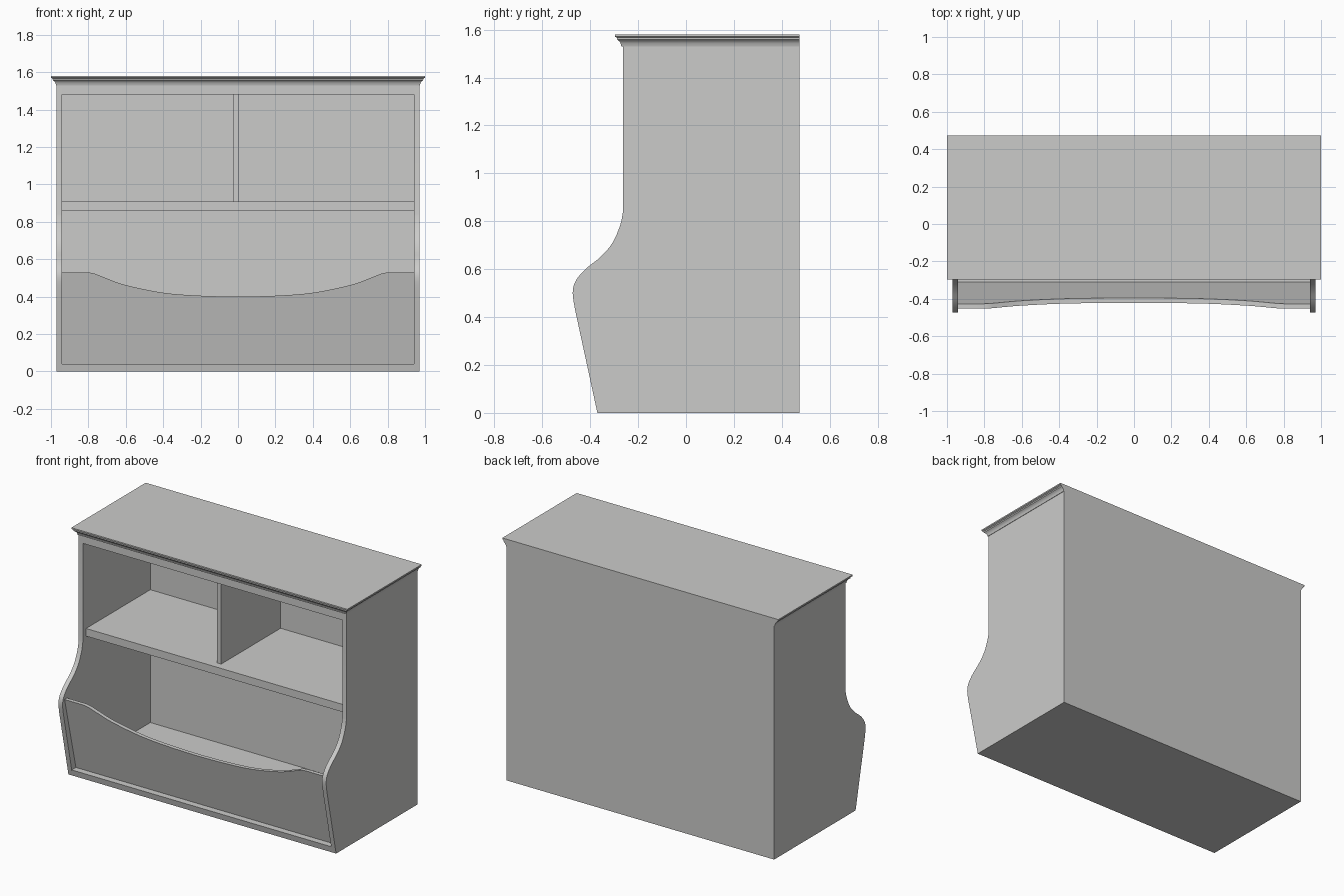
import bpy, bmesh
from mathutils import Vector

cube = bpy.data.objects.get("Cube")
if cube:
    bpy.data.objects.remove(cube, do_unlink=True)

GREY = (0.60, 0.60, 0.59, 1)
paint = bpy.data.materials.new("light_grey_paint")
paint.use_nodes = True
paint.diffuse_color = GREY
paint.node_tree.nodes["Principled BSDF"].inputs["Base Color"].default_value = GREY

INNER, OUTER = 0.94, 0.97      # faces of the side panels
FRONT, BACK = -0.263, 0.473    # upper front and back planes
FLOOR, TOP = 0.04, 1.53        # floor surface and top of the carcass


def finish(name, bm):
    """Turn a bmesh into a painted object with sharp-edged smooth shading."""
    bmesh.ops.recalc_face_normals(bm, faces=bm.faces)
    mesh = bpy.data.meshes.new(name)
    bm.to_mesh(mesh)
    bm.free()
    obj = bpy.data.objects.new(name, mesh)
    bpy.context.collection.objects.link(obj)
    mesh.materials.append(paint)
    bpy.ops.object.select_all(action='DESELECT')
    obj.select_set(True)
    bpy.context.view_layer.objects.active = obj
    bpy.ops.object.shade_smooth_by_angle(angle=0.6)
    return obj


def prism(name, points, sweep):
    """Sweep a closed outline along a vector."""
    bm = bmesh.new()
    face = bm.faces.new([bm.verts.new(p) for p in points])
    out = bmesh.ops.extrude_face_region(bm, geom=[face])
    moved = [g for g in out["geom"] if isinstance(g, bmesh.types.BMVert)]
    bmesh.ops.translate(bm, verts=moved, vec=Vector(sweep))
    return finish(name, bm)


def across(name, outline, x0, x1):
    """Sweep a (y, z) outline from x0 to x1."""
    return prism(name, [(x0, y, z) for y, z in outline], (x1 - x0, 0, 0))


def board(name, x0, x1, y0, y1, z0, z1):
    return across(name, [(y0, z0), (y1, z0), (y1, z1), (y0, z1)], x0, x1)


def smooth_path(points, steps=4):
    """Catmull-Rom curve through the points."""
    pts = [Vector(p) for p in points]
    pts = [pts[0]] + pts + [pts[-1]]
    path = []
    for a, b, c, d in zip(pts, pts[1:], pts[2:], pts[3:]):
        for i in range(steps):
            t = i / steps
            path.append(0.5 * (2 * b + (c - a) * t + (2 * a - 5 * b + 4 * c - d) * t**2
                               + (3 * b - a - 3 * c + d) * t**3))
    return path + [pts[-1]]


# Side panels with a bulging lower front
bulge = smooth_path([(FRONT, 0.84), (-0.275, 0.783), (-0.308, 0.708), (-0.358, 0.65),
                     (-0.42, 0.6), (-0.461, 0.55), (-0.473, 0.5), (-0.463, 0.43)])
side = [(BACK, 0), (BACK, TOP), (FRONT, TOP)] + [tuple(p) for p in bulge] + [(-0.37, 0)]
across("left_side_panel", side, INNER, OUTER)
across("right_side_panel", side, -OUTER, -INNER)

# Carcass boards
across("floor_board", [(-0.37, 0), (BACK, 0), (BACK, FLOOR), (-0.378, FLOOR)], -INNER, INNER)
board("back_panel", -INNER, INNER, 0.435, BACK, FLOOR, TOP)
board("top_board", -INNER, INNER, FRONT, 0.435, 1.48, TOP)
board("shelf", -INNER, INNER, -0.23, 0.435, 0.86, 0.91)
board("divider", -0.026, 0.004, -0.18, 0.435, 0.91, 1.48)

# Leaning front panel with a dipped top edge
half = smooth_path([(0, 0.4), (0.2, 0.405), (0.4, 0.421), (0.6, 0.462),
                    (0.7, 0.497), (0.77, 0.524), (0.81, 0.53)])
half = [tuple(p) for p in half] + [(INNER, 0.53), (INNER, FLOOR)]
outline = half + [(-x, z) for x, z in reversed(half[1:])]
lean = 0.24
prism("front_panel", [(x, -0.335 - lean * (z - FLOOR), z) for x, z in outline], (0, 0.026, 0))

# Crown moulding: stacked rings around front and sides, flush at the back
bm = bmesh.new()
rings = []
for out, z in [(0.003, TOP), (0.006, 1.543), (0.012, 1.552), (0.02, 1.558),
               (0.021, 1.566), (0.03, 1.571), (0.03, 1.58)]:
    x, y = OUTER + out, FRONT - 0.004 - out
    rings.append([bm.verts.new(p) for p in
                  [(-x, y, z), (x, y, z), (x, BACK, z), (-x, BACK, z)]])
for low, high in zip(rings, rings[1:]):
    for i in range(4):
        j = (i + 1) % 4
        bm.faces.new([low[i], low[j], high[j], high[i]])
bm.faces.new(rings[0])
bm.faces.new(rings[-1])
finish("crown_moulding", bm)
